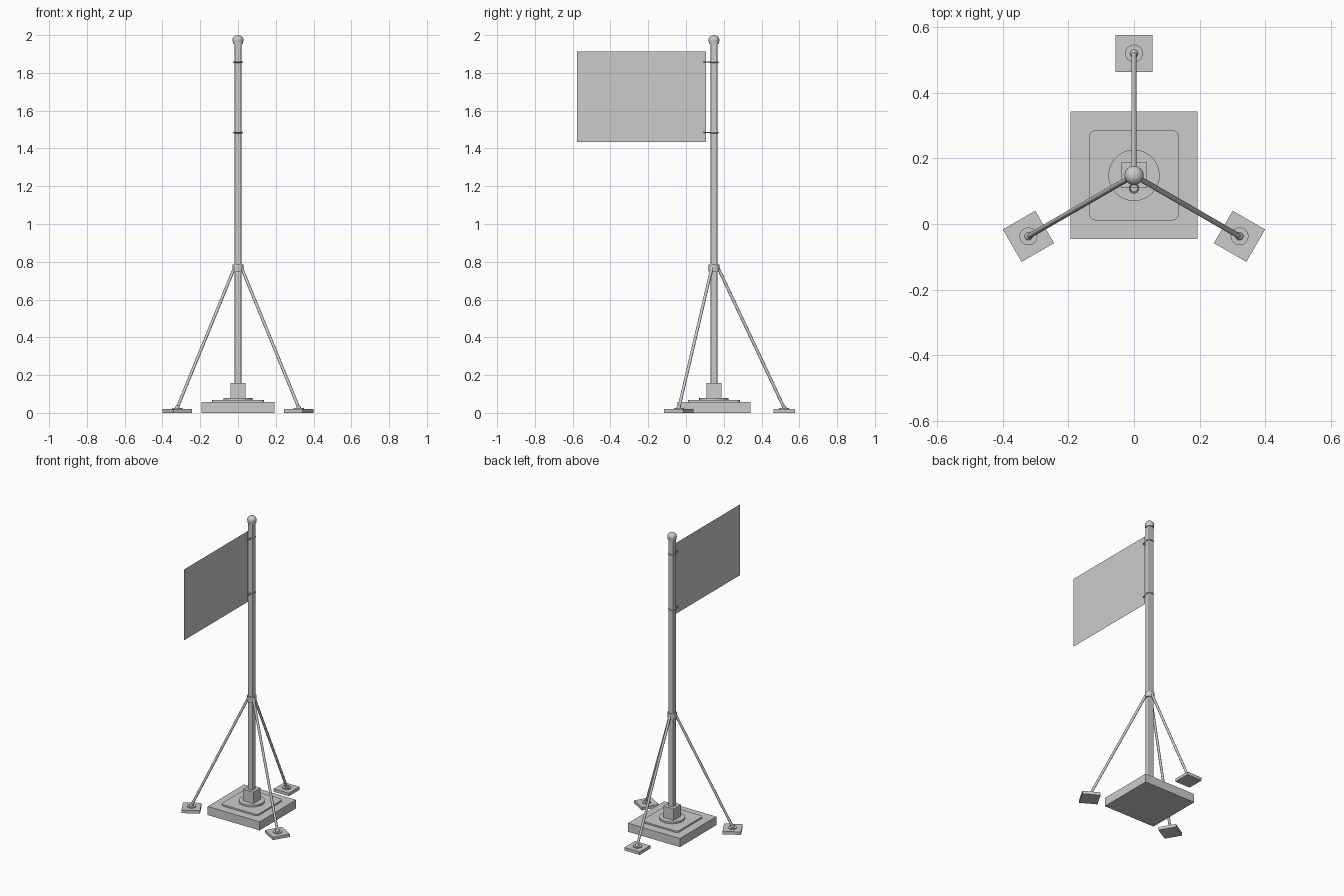
import bpy, math
from mathutils import Vector

if "Cube" in bpy.data.objects:
    bpy.data.objects.remove(bpy.data.objects["Cube"])

CY = 0.148  # pole axis in y


def finish(name, smooth=True):
    ob = bpy.context.object
    ob.name = name
    if smooth:
        bpy.ops.object.shade_smooth_by_angle(angle=math.radians(35))
    return ob


def box(name, half, z0, z1, x=0, y=CY, rot=0):
    bpy.ops.mesh.primitive_cube_add(size=1, location=(x, y, (z0 + z1) / 2), rotation=(0, 0, rot))
    bpy.context.object.scale = (half * 2, half * 2, z1 - z0)
    bpy.ops.object.transform_apply(location=False, rotation=False, scale=True)
    return finish(name, False)


def bevel_vertical(ob, width, segments):
    # round only the four upright edges
    attr = ob.data.attributes.new("bevel_weight_edge", 'FLOAT', 'EDGE')
    for e in ob.data.edges:
        a, b = (ob.data.vertices[i].co for i in e.vertices)
        attr.data[e.index].value = 1.0 if abs(a.z - b.z) > 1e-4 else 0.0
    m = ob.modifiers.new("Round", 'BEVEL')
    m.limit_method, m.width, m.segments = 'WEIGHT', width, segments
    return ob


def rod(name, a, b, r, sides=32):
    a, b = Vector(a), Vector(b)
    d = b - a
    bpy.ops.mesh.primitive_cylinder_add(vertices=sides, radius=r, depth=d.length, location=(a + b) / 2,
                                        rotation=d.to_track_quat('Z', 'Y').to_euler())
    return finish(name)


def ball(name, loc, r, rz):
    bpy.ops.mesh.primitive_uv_sphere_add(segments=24, ring_count=12, radius=1, location=loc)
    bpy.context.object.scale = (r, r, rz)
    return finish(name)


def ring(name, loc, major, minor):
    bpy.ops.mesh.primitive_torus_add(location=loc, major_radius=major, minor_radius=minor,
                                     major_segments=24, minor_segments=8)
    return finish(name)


# stepped base
box("base_block", 0.194, 0, 0.058)
bevel_vertical(box("base_plate", 0.137, 0.056, 0.068), 0.02, 4)
rod("base_disc", (0, CY, 0.066), (0, CY, 0.08), 0.078, 48)
box("pole_socket", 0.039, 0.078, 0.157)

# pole with cap
bevel_vertical(box("pole", 0.019, 0.1, 1.965), 0.008, 2)
rod("cap_collar", (0, CY, 1.954), (0, CY, 1.974), 0.027)
ball("pole_cap", (0, CY, 1.974), 0.029, 0.026)

# brace collar
rod("brace_collar", (0, CY, 0.749), (0, CY, 0.785), 0.029)

# three braces with feet
for i in range(3):
    ang = math.radians(90 + 120 * i)
    c, s = math.cos(ang), math.sin(ang)
    x, y = 0.371 * c, CY + 0.371 * s
    rod(f"brace_{i}", (0.022 * c, CY + 0.022 * s, 0.768), (x, y, 0.028), 0.008, 16)
    box(f"foot_{i}", 0.057, 0, 0.02, x, y, ang)
    rod(f"foot_disc_{i}", (x, y, 0.018), (x, y, 0.026), 0.027)
    ball(f"foot_joint_{i}", (x, y, 0.028), 0.012, 0.012)

# flag and its rings
for n, z in enumerate((1.484, 1.857)):
    ring(f"pole_ring_{n}", (0, CY, z), 0.022, 0.004)
    ring(f"flag_ring_{n}", (0, 0.109, z), 0.013, 0.003)

mesh = bpy.data.meshes.new("flag")
mesh.from_pydata([(0, -0.577, 1.434), (0, 0.106, 1.434), (0, 0.106, 1.912), (0, -0.577, 1.912)],
                 [], [(0, 1, 2, 3)])
bpy.context.collection.objects.link(bpy.data.objects.new("flag", mesh))
